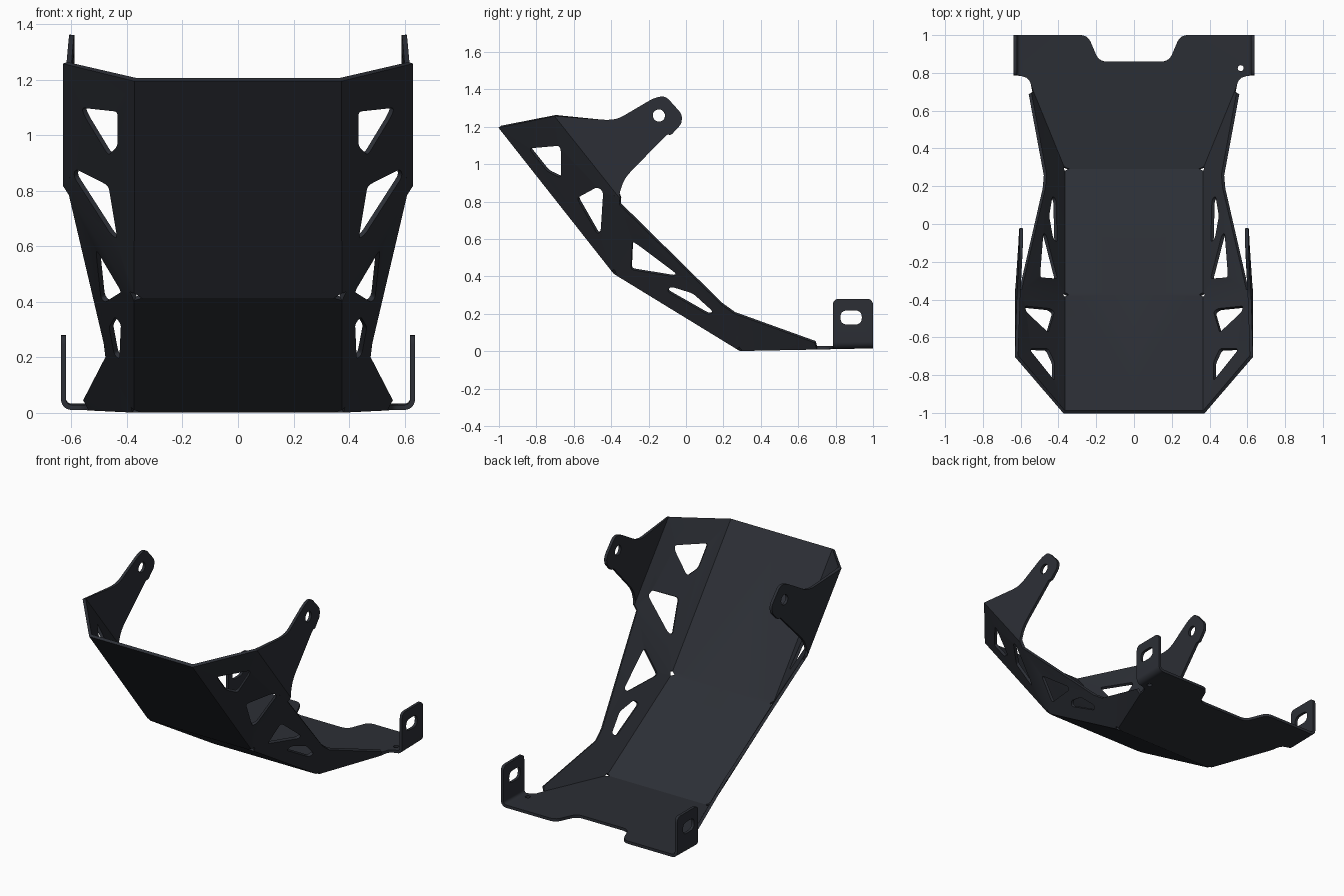
import bpy, bmesh, math
from mathutils import Vector

if "Cube" in bpy.data.objects:
    bpy.data.objects.remove(bpy.data.objects["Cube"])

THICK = 0.018
bm = bmesh.new()


def V(*p):
    return Vector(p)


def rounded(pts, radii):
    """Round the corners of an outline; radii is one number or {index: radius}."""
    out, n = [], len(pts)
    for i, p in enumerate(pts):
        r = radii.get(i, 0) if isinstance(radii, dict) else radii
        if not r:
            out.append(p)
            continue
        a, b = pts[i - 1] - p, pts[(i + 1) % n] - p
        a = p + a.normalized() * min(r, a.length * 0.45)
        b = p + b.normalized() * min(r, b.length * 0.45)
        for k in range(6):
            t = k / 5
            out.append(a * (1 - t) ** 2 + p * 2 * t * (1 - t) + b * t * t)
    return out


def panel(side, outline, holes=()):
    """Fill one flat panel with holes, on the given side of x = 0."""
    edges = []
    for loop in [outline, *holes]:
        vs = [bm.verts.new((p.x * side, p.y, p.z)) for p in loop]
        edges += [bm.edges.new((vs[i - 1], vs[i])) for i in range(len(vs))]
    nrm = V(0, 0, 0)
    for i, p in enumerate(outline):
        nrm += outline[i - 1].cross(p)
    nrm.x *= side
    bmesh.ops.triangle_fill(bm, edges=edges, use_beauty=True, normal=nrm.normalized())


# planes of the bent panels
def upper(x, z):
    return V(x, -1 + 1.337 * (x - 0.37) - 0.795 * (z - 1.2), z)


def lower(y, z):
    return V(0.37 + (0.0943 * (y + 0.38) + 0.154 * (z - 0.42)) / 0.267, y, z)


def arm(y, z):
    return V(0.622 - 0.047 * ((y + 0.7) * 0.783 + (z - 1.26) * 0.622), y, z)


def floor(x, y):
    return V(x, y, 0.01 + 0.014 * (y - 0.29) / 0.71)


def circle(fn, u, v, r, n=20):
    return [fn(u + r * math.cos(2 * math.pi * i / n), v + r * math.sin(2 * math.pi * i / n))
            for i in range(n)]


# bend corners
A, B, F = V(0.37, -0.995, 1.2), V(0.37, -0.38, 0.42), V(0.37, 0.29, 0.01)
C, D = V(0.622, -0.7, 1.26), V(0.622, -0.35, 0.82)
E = B.lerp(D, 0.92)
G, H = V(0.47, 0.26, 0.205), floor(0.535, 0.7)
B1, B2, F1, F2 = B.lerp(A, 0.02), B.lerp(F, 0.02), F.lerp(B, 0.02), F.lerp(H, 0.03)
Bu, Fu = B.lerp(D, 0.05), F.lerp(G, 0.08)
Bn, Fn = V(0.345, -0.38, 0.42), V(0.345, 0.29, 0.01)
mid = lambda p: V(0, p.y, p.z)

for s in (1, -1):
    # centre: front panel and sloped belly panel, with relief notches at bends
    panel(s, [mid(A), A, B1, Bn, mid(B)])
    panel(s, [mid(B), Bn, B2, F1, Fn, mid(F)])

    # rear floor with centre cut-out (one drain hole on the right side)
    outline = [floor(*p) for p in [(0, 0.29), (0.345, 0.29), (F2.x, F2.y), (0.535, 0.7),
               (0.555, 0.77), (0.60, 0.785), (0.60, 1), (0.245, 1), (0.185, 0.86), (0, 0.86)]]
    panel(s, rounded(outline, {4: 0.03, 7: 0.04, 8: 0.04}),
          [circle(floor, 0.565, 0.825, 0.016)] if s > 0 else [])

    # upper side wing with two triangular windows
    w1 = [upper(*p) for p in [(0.427, 1.088), (0.557, 1.102), (0.545, 1.07), (0.46, 0.93), (0.427, 0.965)]]
    w2 = [upper(*p) for p in [(0.578, 0.882), (0.46, 0.822), (0.428, 0.63), (0.45, 0.645), (0.585, 0.855)]]
    panel(s, [A, B1, Bu, E, D, C], [rounded(w1, 0.02), rounded(w2, 0.02)])

    # lower side wing with two windows
    w3 = [lower(*p) for p in [(-0.285, 0.592), (-0.25, 0.57), (-0.05, 0.42), (-0.06, 0.402), (-0.292, 0.44)]]
    w4 = [lower(*p) for p in [(-0.1, 0.325), (-0.08, 0.35), (0.04, 0.313), (0.148, 0.215), (0.125, 0.197)]]
    panel(s, [B2, F1, Fu, G, lower(0.19, 0.255), E, Bu], [rounded(w3, 0.02), rounded(w4, 0.02)])

    # low flange beside the floor
    panel(s, [F2, H, V(0.55, 0.69, 0.05), G, Fu])

    # upper mounting arm
    pts = [arm(*p) for p in [(-0.42, 1.235), (-0.36, 1.243), (-0.17, 1.355), (-0.11, 1.365),
           (-0.02, 1.265), (-0.025, 1.215), (-0.08, 1.155), (-0.1, 1.16), (-0.33, 0.925), (-0.355, 0.845)]]
    radii = {1: 0.04, 2: 0.04, 3: 0.04, 4: 0.03, 5: 0.03, 6: 0.015, 7: 0.015, 8: 0.015, 9: 0.06}
    panel(s, rounded([C, *pts, D], radii), [circle(arm, -0.145, 1.26, 0.033)])

    # rear mounting bracket: curved bend, then upright tab with a slot
    R, N = 0.028, 6

    def bend(i, y):
        a = math.pi / 2 * i / N
        return floor(0.60, y) + V(R * math.sin(a), 0, R * (1 - math.cos(a)))

    for i in range(N):
        panel(s, [bend(i, 0.785), bend(i, 1), bend(i + 1, 1), bend(i + 1, 0.785)])
    x = 0.60 + R
    tab = [bend(N, 0.785), bend(N, 1), V(x, 1, 0.28), V(x, 0.785, 0.28)]
    slot = [V(x, 0.883 + dy, 0.18 + dz) for dy, dz in
            [(-0.057, -0.038), (0.057, -0.038), (0.057, 0.038), (-0.057, 0.038)]]
    panel(s, rounded(tab, {2: 0.035, 3: 0.035}), [rounded(slot, 0.04)])

# weld the panels into one bent sheet
bmesh.ops.remove_doubles(bm, verts=bm.verts, dist=0.0005)
bmesh.ops.recalc_face_normals(bm, faces=bm.faces)
mesh = bpy.data.meshes.new("skid_plate")
bm.to_mesh(mesh)
bm.free()
plate = bpy.data.objects.new("skid_plate", mesh)
bpy.context.collection.objects.link(plate)

# sheet thickness, colour and shading
mat = bpy.data.materials.new("dark_coating")
mat.diffuse_color = (0.025, 0.028, 0.036, 1)
mat.use_nodes = True
mat.node_tree.nodes["Principled BSDF"].inputs["Base Color"].default_value = mat.diffuse_color
mesh.materials.append(mat)
sol = plate.modifiers.new("thickness", 'SOLIDIFY')
sol.thickness, sol.offset, sol.use_even_offset = THICK, 0, True
bpy.context.view_layer.objects.active = plate
plate.select_set(True)
bpy.ops.object.modifier_apply(modifier=sol.name)
bpy.ops.object.shade_smooth_by_angle(angle=math.radians(20))
